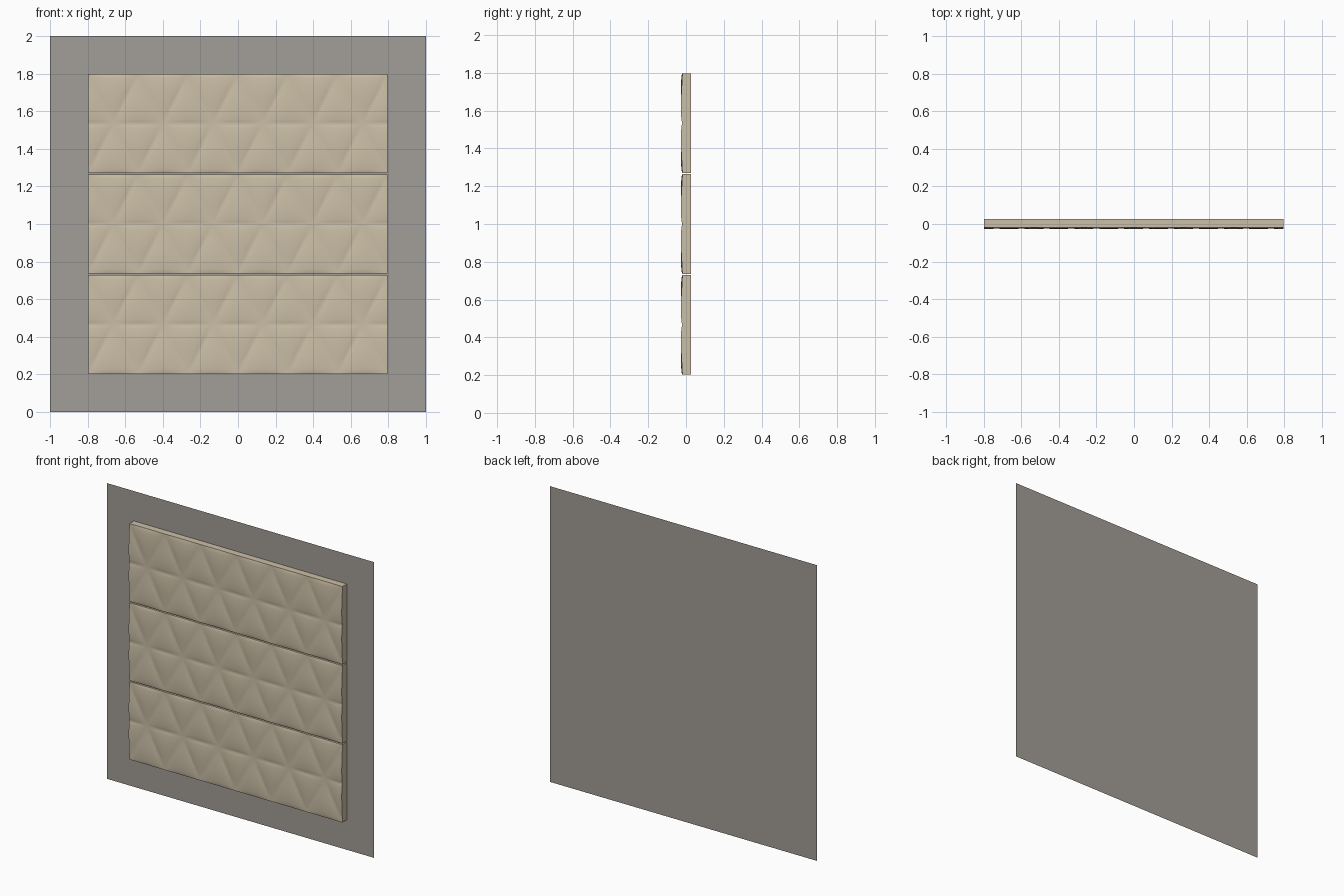
import bpy, bmesh, math
from mathutils import Matrix

if "Cube" in bpy.data.objects:
    bpy.data.objects.remove(bpy.data.objects["Cube"])

WIDTH, HEIGHT, PITCH = 1.594, 0.527, 0.5345   # panel size and row spacing
BACK, FRONT, RELIEF = 0.027, -0.0195, 0.0075  # depth positions along y


def material(name, colour):
    m = bpy.data.materials.new(name)
    m.diffuse_color = (*colour, 1.0)
    m.use_nodes = True
    m.node_tree.nodes["Principled BSDF"].inputs["Base Color"].default_value = m.diffuse_color
    return m


def add_object(name, bm, mat):
    mesh = bpy.data.meshes.new(name)
    bm.to_mesh(mesh)
    bm.free()
    mesh.materials.append(mat)
    ob = bpy.data.objects.new(name, mesh)
    bpy.context.collection.objects.link(ob)
    return ob


def cushion(x, z):
    """Triangular cushions: zero on the seams, one at each triangle's middle."""
    u = z / (HEIGHT / 2)
    s = x / (WIDTH / 6) + 0.5
    p = 1.0
    for t in (u, s + u / 2, s - u / 2):
        p *= abs(math.sin(math.pi * t))
    return min(1.0, p / 0.65) ** 0.5


stone = material("warm_beige", (0.60, 0.52, 0.385))
grey = material("wall_grey", (0.365, 0.34, 0.31))

# Thin backing wall
bm = bmesh.new()
bmesh.ops.create_grid(bm, x_segments=1, y_segments=1, size=1.0,
                      matrix=Matrix.Translation((0, BACK, 1)) @ Matrix.Rotation(math.pi / 2, 4, 'X'))
add_object("backing_wall", bm, grey)

# Three cushioned panels stacked with narrow gaps
for row in range(3):
    bm = bmesh.new()
    bmesh.ops.create_grid(bm, x_segments=144, y_segments=48, size=0.5)
    for v in bm.verts:
        x, z = v.co.x * WIDTH, v.co.y * HEIGHT
        v.co = (x, FRONT - RELIEF * cushion(x, z), z)
    for f in bm.faces:
        f.smooth = True
    # Straight sides back to the wall
    rim = [e for e in bm.edges if e.is_boundary]
    sides = bmesh.ops.extrude_edge_only(bm, edges=rim)["geom"]
    for g in sides:
        if isinstance(g, bmesh.types.BMVert):
            g.co.y = BACK
    bmesh.ops.recalc_face_normals(bm, faces=bm.faces)
    # Normals on the front must point to -y
    if sum(f.normal.y for f in bm.faces) > 0:
        bmesh.ops.reverse_faces(bm, faces=bm.faces)
    ob = add_object(f"cushioned_panel_{row + 1}", bm, stone)
    ob.location = (-0.002, 0, 1 + (row - 1) * PITCH)
    bpy.ops.object.select_all(action='DESELECT')
    bpy.context.view_layer.objects.active = ob
    ob.select_set(True)
    bpy.ops.object.shade_smooth_by_angle(angle=math.radians(40))
